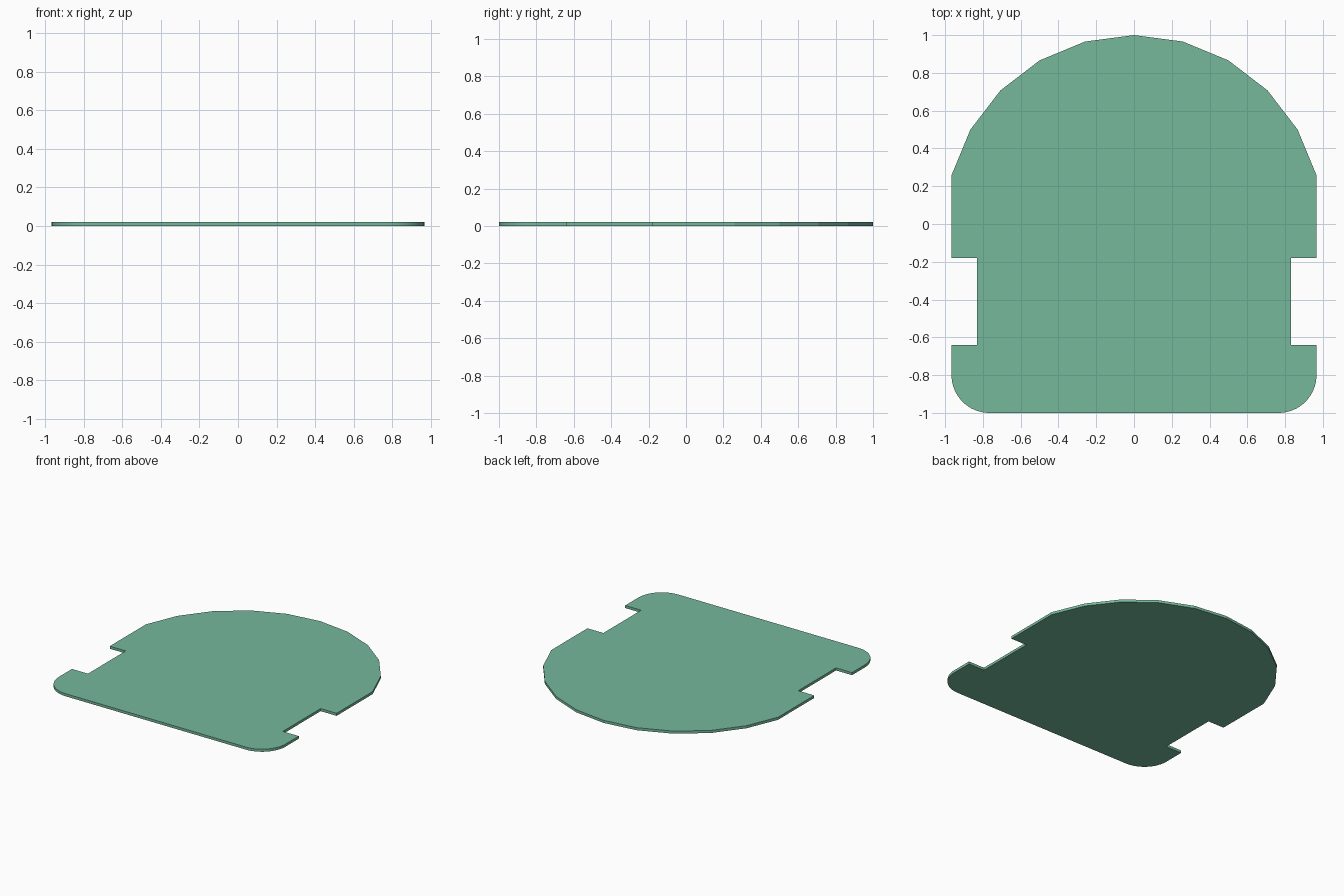
import bpy, bmesh
from math import sin, cos, radians

if "Cube" in bpy.data.objects:
    bpy.data.objects.remove(bpy.data.objects["Cube"])

THICK = 0.02
HALF_W = cos(radians(15))
NOTCH_X, NOTCH_TOP, NOTCH_BOTTOM = 0.83, -0.18, -0.64
CORNER_R = 0.2


def arc(cx, cy, r, start, end, steps):
    angles = [radians(start + (end - start) * i / steps) for i in range(steps + 1)]
    return [(cx + r * cos(a), cy + r * sin(a)) for a in angles]


# Right half outline: rounded front corner, side notch, faceted back arc
right = arc(HALF_W - CORNER_R, -1 + CORNER_R, CORNER_R, -90, 0, 16)
right += [(HALF_W, NOTCH_BOTTOM), (NOTCH_X, NOTCH_BOTTOM),
          (NOTCH_X, NOTCH_TOP), (HALF_W, NOTCH_TOP)]
right += arc(0, 0, 1, 15, 75, 4)

# Mirror the half around the centre tip to close the outline
outline = right + [(0, 1)] + [(-x, y) for x, y in reversed(right)]

# Extrude the outline into a thin plate
bm = bmesh.new()
face = bm.faces.new([bm.verts.new((x, y, 0)) for x, y in outline])
top = bmesh.ops.extrude_face_region(bm, geom=[face], use_keep_orig=True)
bmesh.ops.translate(bm, vec=(0, 0, THICK),
                    verts=[g for g in top["geom"] if isinstance(g, bmesh.types.BMVert)])
bmesh.ops.recalc_face_normals(bm, faces=bm.faces)

mesh = bpy.data.meshes.new("base_plate")
bm.to_mesh(mesh)
bm.free()
plate = bpy.data.objects.new("base_plate", mesh)
bpy.context.collection.objects.link(plate)

# Green finish
green = bpy.data.materials.new("green")
green.diffuse_color = (0.18, 0.48, 0.33, 1)
green.use_nodes = True
green.node_tree.nodes["Principled BSDF"].inputs["Base Color"].default_value = green.diffuse_color
mesh.materials.append(green)

# Smooth rounded corners, sharp facets elsewhere
bpy.context.view_layer.objects.active = plate
plate.select_set(True)
bpy.ops.object.shade_smooth_by_angle(angle=radians(10))
